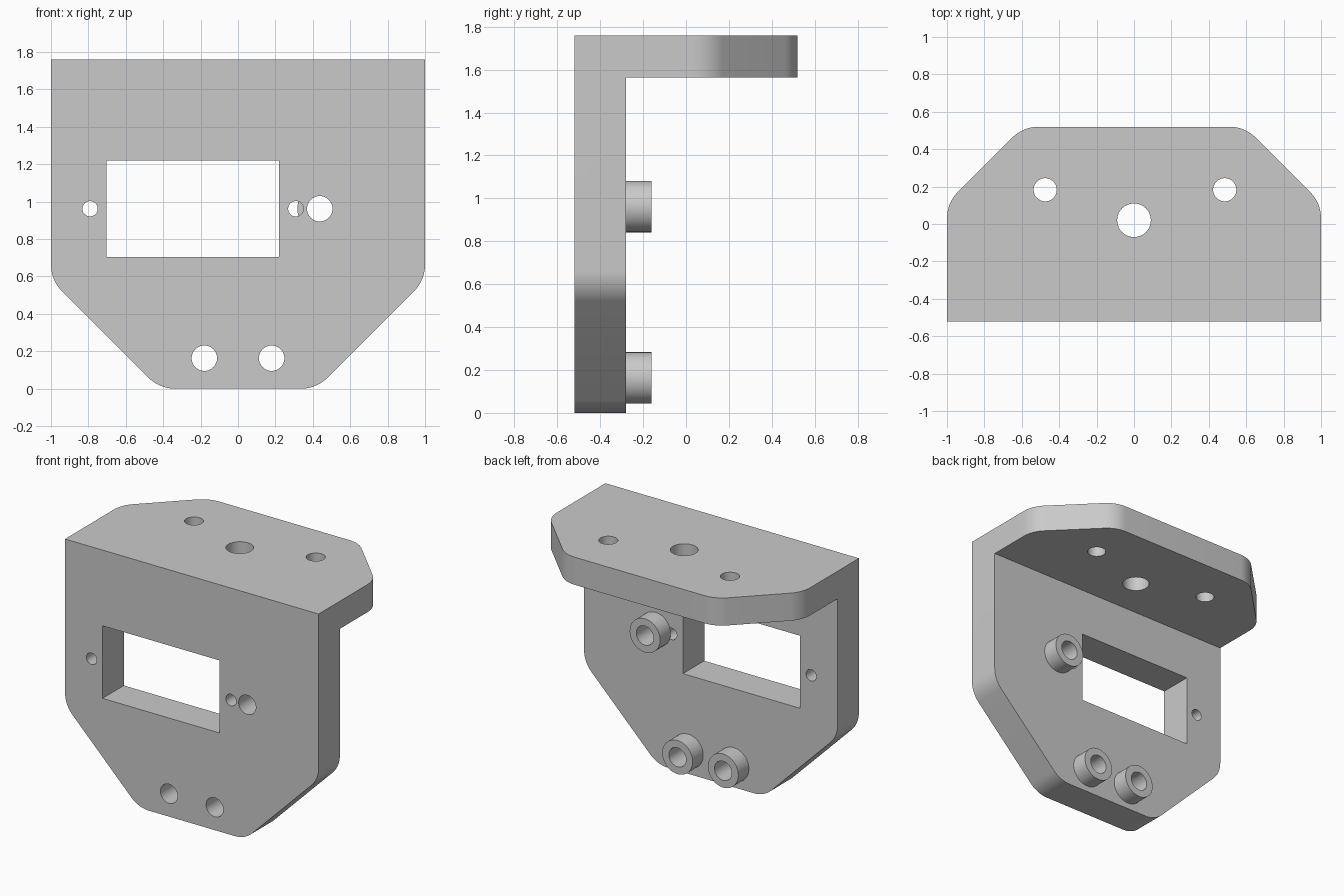
import bpy
import bmesh
from math import cos, sin, tau, radians
from mathutils import Vector

if "Cube" in bpy.data.objects:
    bpy.data.objects.remove(bpy.data.objects["Cube"])

# Key sizes
FRONT, WALL_BACK, BACK = -0.52, -0.28, 0.52
HEIGHT, SHELF_BOTTOM = 1.76, 1.563
BOSS_BACK = -0.161
BORE = 0.068

grey = bpy.data.materials.new("plain grey")
grey.use_nodes = True
colour = (0.59, 0.59, 0.59, 1)
grey.diffuse_color = colour
grey.node_tree.nodes["Principled BSDF"].inputs["Base Color"].default_value = colour


def prism(name, outline, axis, start, end):
    """Extrude a 2D outline along the y or z axis."""
    place = {"y": lambda u, v, d: (u, d, v),
             "z": lambda u, v, d: (u, v, d)}[axis]
    bm = bmesh.new()
    face = bm.faces.new([bm.verts.new(place(u, v, start)) for u, v in outline])
    extruded = bmesh.ops.extrude_face_region(bm, geom=[face])["geom"]
    verts = [e for e in extruded if isinstance(e, bmesh.types.BMVert)]
    bmesh.ops.translate(bm, verts=verts, vec=Vector(place(0, 0, end - start)))
    bmesh.ops.recalc_face_normals(bm, faces=bm.faces)
    mesh = bpy.data.meshes.new(name)
    bm.to_mesh(mesh)
    bm.free()
    mesh.materials.append(grey)
    obj = bpy.data.objects.new(name, mesh)
    bpy.context.collection.objects.link(obj)
    return obj


def circle(u, v, r, count=48):
    return [(u + r * cos(tau * i / count), v + r * sin(tau * i / count))
            for i in range(count)]


def rectangle(u0, u1, v0, v1):
    return [(u0, v0), (u1, v0), (u1, v1), (u0, v1)]


def fillet(corner, before, after, length=0.083, radius=0.2, steps=10):
    """Round a corner with a circular arc tangent to both sides."""
    c = Vector(corner)
    a = (Vector(before) - c).normalized()
    b = (Vector(after) - c).normalized()
    centre = c + (a + b).normalized() * (length ** 2 + radius ** 2) ** 0.5
    p = (c + a * length - centre).normalized()
    q = (c + b * length - centre).normalized()
    return [centre + p.slerp(q, i / steps).normalized() * radius
            for i in range(steps + 1)]


def clipped_plate(flat, low, high, square):
    """Outline with two clipped, rounded corners at 'low' and a square far end."""
    lower, upper = (flat, low), (1, high)
    half = fillet(lower, (0, low), upper) + fillet(upper, lower, (1, square))
    half = [tuple(p) for p in half] + [(1, square)]
    return half + [(-u, v) for u, v in reversed(half)]


def boolean(obj, tool, operation):
    """Apply a boolean and discard the tool."""
    tool.hide_render = True
    mod = obj.modifiers.new("cut", "BOOLEAN")
    mod.operation, mod.solver, mod.object = operation, "EXACT", tool
    bpy.context.view_layer.objects.active = obj
    bpy.ops.object.modifier_apply(modifier=mod.name)
    bpy.data.objects.remove(tool)


def drill(obj, outline, axis, start, end):
    boolean(obj, prism("cutter", outline, axis, start, end), "DIFFERENCE")


def smooth(obj):
    bpy.ops.object.select_all(action="DESELECT")
    obj.select_set(True)
    bpy.context.view_layer.objects.active = obj
    bpy.ops.object.shade_smooth_by_angle(angle=radians(30))


# Angle bracket: upright wall joined to a horizontal shelf
bracket = prism("angle_bracket", clipped_plate(0.42, 0, 0.58, HEIGHT),
                "y", FRONT, WALL_BACK)
shelf = prism("shelf", clipped_plate(0.593, BACK, 0.113, FRONT),
              "z", SHELF_BOTTOM, HEIGHT)
boolean(bracket, shelf, "UNION")

# Window and screw holes in the wall
boss_spots = [(0.437, 0.962), (-0.18, 0.163), (0.18, 0.163)]
wall_cuts = [rectangle(-0.704, 0.22, 0.703, 1.22)]
wall_cuts += [circle(x, 0.962, 0.041) for x in (-0.791, 0.309)]
wall_cuts += [circle(x, z, BORE) for x, z in boss_spots]
for outline in wall_cuts:
    drill(bracket, outline, "y", FRONT - 0.1, WALL_BACK + 0.1)

# Holes in the shelf
for x, y, r in [(-0.475, 0.183, 0.062), (0.485, 0.183, 0.062), (0, 0.02, 0.09)]:
    drill(bracket, circle(x, y, r), "z", SHELF_BOTTOM - 0.1, HEIGHT + 0.1)
smooth(bracket)

# Hollow round bosses on the back of the wall
for name, (x, z) in zip(("side_boss", "lower_right_boss", "lower_left_boss"), boss_spots):
    boss = prism(name, circle(x, z, 0.12), "y", WALL_BACK, BOSS_BACK)
    drill(boss, circle(x, z, BORE), "y", WALL_BACK - 0.1, BOSS_BACK + 0.1)
    smooth(boss)
